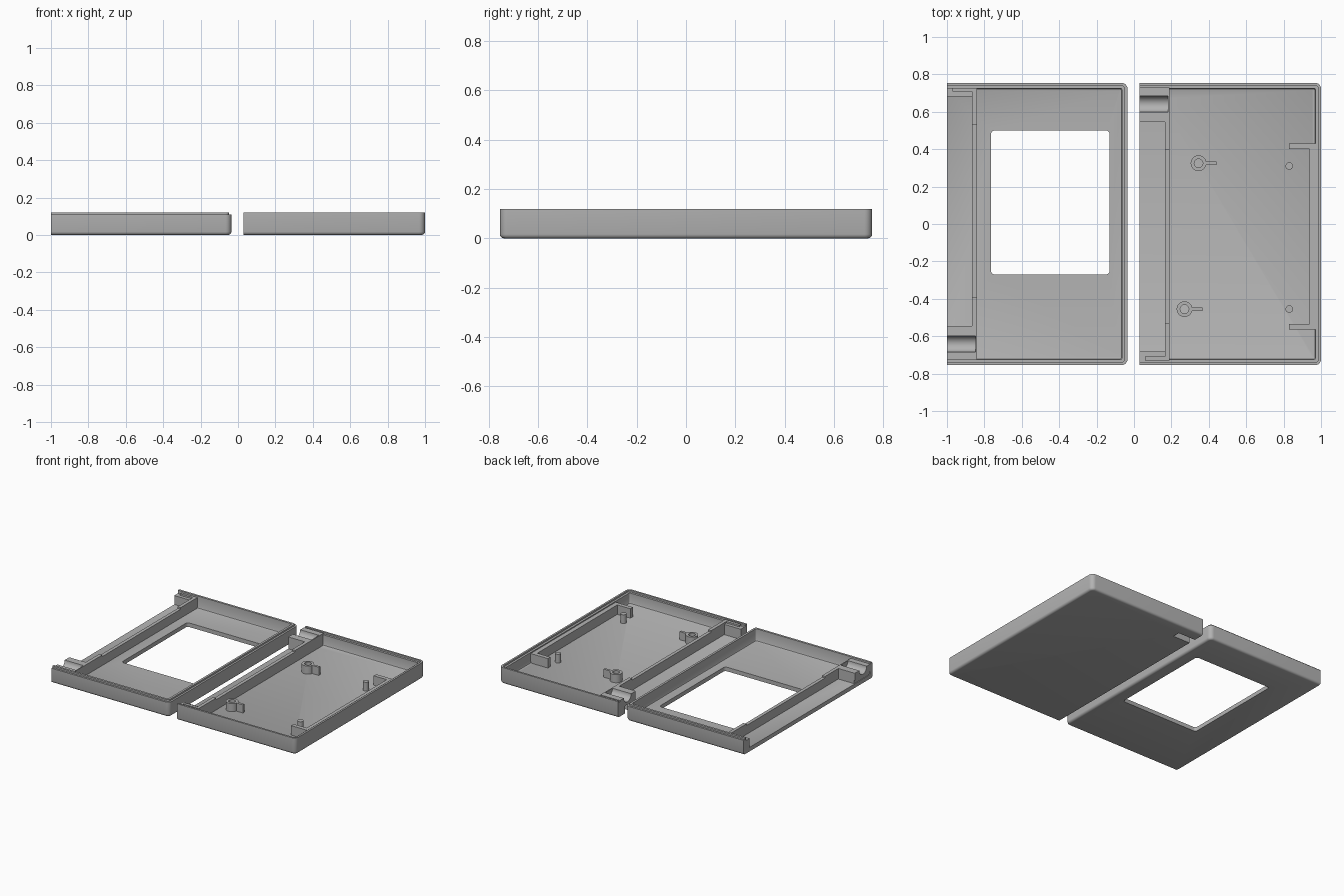
import bpy, bmesh, math

if "Cube" in bpy.data.objects:
    bpy.data.objects.remove(bpy.data.objects["Cube"])

grey = bpy.data.materials.new("plain grey")
grey.diffuse_color = (0.45, 0.45, 0.45, 1)
grey.use_nodes = True
grey.node_tree.nodes["Principled BSDF"].inputs["Base Color"].default_value = grey.diffuse_color
FLOOR, HALF_Y = 0.03, 0.755


def make(name, bm):
    bmesh.ops.recalc_face_normals(bm, faces=bm.faces)
    me = bpy.data.meshes.new(name)
    bm.to_mesh(me)
    bm.free()
    ob = bpy.data.objects.new(name, me)
    bpy.context.collection.objects.link(ob)
    me.materials.append(grey)
    return ob


def prism(name, pts, vec):
    """Extrude a closed 3D polygon along a vector."""
    bm = bmesh.new()
    face = bm.faces.new([bm.verts.new(p) for p in pts])
    res = bmesh.ops.extrude_face_region(bm, geom=[face])
    bmesh.ops.translate(bm, vec=vec, verts=[v for v in res["geom"] if isinstance(v, bmesh.types.BMVert)])
    return make(name, bm)


def box(name, x0, x1, y0, y1, z0, z1):
    return prism(name, [(x0, y0, z0), (x1, y0, z0), (x1, y1, z0), (x0, y1, z0)], (0, 0, z1 - z0))


def circle(x, y, r, n, z):
    return [(x + r * math.cos(2 * math.pi * i / n), y + r * math.sin(2 * math.pi * i / n), z) for i in range(n)]


def cut(target, cutter):
    mod = target.modifiers.new("cut", "BOOLEAN")
    mod.operation, mod.object, mod.solver = "DIFFERENCE", cutter, "EXACT"
    bpy.context.view_layer.objects.active = target
    bpy.ops.object.modifier_apply(modifier=mod.name)
    bpy.data.objects.remove(cutter)


def tray(name, x_open, x_closed, profile):
    """Tray with three walls: sweep (inset, height) rings round the closed side."""
    bm = bmesh.new()
    rings = []
    for inset, z in profile:
        r, hy, xc = max(0.032 - inset, 0.008), HALF_Y - inset, x_closed - inset
        pts = [(x_open, -hy)]
        for cy, start in ((-hy + r, -90), (hy - r, 0)):
            for i in range(7):
                a = math.radians(start + 15 * i)
                pts.append((xc - r + r * math.cos(a), cy + r * math.sin(a)))
        pts.append((x_open, hy))
        rings.append([bm.verts.new((x, y, z)) for x, y in pts])
    for a, b in zip(rings, rings[1:]):
        for i in range(len(a) - 1):
            bm.faces.new((a[i], a[i + 1], b[i + 1], b[i]))
    bm.faces.new(rings[0])
    bm.faces.new(rings[-1])
    bm.faces.new([r[0] for r in rings] + [r[-1] for r in reversed(rings)])
    return make(name, bm)


base = [(0.017, 0), (0.0085, 0.0023), (0.0023, 0.0085), (0, 0.017)]
inner = [(0.03, FLOOR + 0.01), (0.033, FLOOR + 0.003), (0.04, FLOOR)]

# Shell with the window and raised lip
window_shell = tray("window_shell", -1, -0.035,
                    base + [(0, 0.108), (0.014, 0.108), (0.014, 0.12), (0.03, 0.12)] + inner)
corners = []
for cx, cy, s in ((-0.15, 0.48, 0), (-0.745, 0.48, 90), (-0.745, -0.25, 180), (-0.15, -0.25, 270)):
    for i in range(6):
        a = math.radians(s + 18 * i)
        corners.append((cx + 0.02 * math.cos(a), cy + 0.02 * math.sin(a), -0.1))
cut(window_shell, prism("window_cutter", corners, (0, 0, 0.4)))

# Shell with the recessed rim
back_shell = tray("back_shell", 0.03, 1,
                  base + [(0, 0.12), (0.014, 0.12), (0.014, 0.108), (0.03, 0.108)] + inner)
cut(back_shell, box("pocket_cutter", 0.0, 0.17, 0.615, 0.67, -0.1, 0.05))


def edge_bay(tag, x0, side, top, step0, step1):
    """Open edge bay: divider, cradle block with round channel, end rib."""
    z0 = FLOOR - 0.005
    xd, x1 = x0 + 0.135, x0 + 0.16
    # divider, lower in the middle
    prism(tag + "_divider", [(xd, -0.73, z0), (xd, 0.73, z0), (xd, 0.73, top), (xd, step1, top),
                             (xd, step1, top - 0.012), (xd, step0, top - 0.012),
                             (xd, step0, top), (xd, -0.73, top)], (x1 - xd, 0, 0))
    # cradle block
    ya, yb = 0.545 * side, 0.73 * side
    block = box(tag + "_cradle", x0, x1, min(ya, yb), max(ya, yb), z0 + 0.03, top)
    box(tag + "_cradle_foot", x0 + 0.005, x1, min(ya, yb), max(ya, yb), z0, z0 + 0.03) if side < 0 else None
    if side > 0:
        for a, b in ((0.545, 0.615), (0.67, 0.73)):
            box(tag + "_cradle_foot", x0, x1, a, b, z0, z0 + 0.03)
    n = 32
    ring = [(x0 - 0.02, 0.641 * side + 0.043 * math.cos(2 * math.pi * i / n),
             top + 0.043 * math.sin(2 * math.pi * i / n)) for i in range(n)]
    divider = bpy.data.objects[tag + "_divider"]
    for ob in (block, divider):
        cut(ob, prism("channel_cutter", ring, (0.173, 0, 0)))
    # end rib opposite the cradle
    ya, yb = -0.683 * side, -0.73 * side
    box(tag + "_end_rib", x0, x1, min(ya, yb), max(ya, yb), z0, top - 0.012)
    ya, yb = -0.708 * side, -0.73 * side
    box(tag + "_end_rib_top", x0 + 0.03, x1, min(ya, yb), max(ya, yb), z0, top)


edge_bay("window_bay", -1, -1, 0.108, -0.39, 0.53)
edge_bay("back_bay", 0.03, 1, 0.118, -0.53, 0.395)

# Bracket rail along the closed side of the back shell
RIB = 0.1
prism("bracket_rail", [(0.972, 0.43, 0.025), (0.83, 0.43, 0.025), (0.83, 0.4, 0.025), (0.937, 0.4, 0.025),
                       (0.937, -0.535, 0.025), (0.83, -0.535, 0.025), (0.83, -0.565, 0.025),
                       (0.972, -0.565, 0.025)], (0, 0, RIB - 0.025))

# Screw bosses with fins, and locating pins
for x, y in ((0.345, 0.325), (0.27, -0.455)):
    boss = prism("screw_boss", circle(x, y, 0.042, 32, 0.025), (0, 0, 0.065))
    cut(boss, prism("hole_cutter", circle(x, y, 0.023, 24, FLOOR), (0, 0, 0.1)))
    box("boss_fin", x + 0.038, x + 0.095, y - 0.009, y + 0.009, 0.025, 0.09)
for y in (0.31, -0.455):
    prism("locating_pin", circle(0.83, y, 0.02, 24, 0.025), (0, 0, 0.07))

# Smooth curved faces, keep edges crisp
bpy.ops.object.select_all(action="SELECT")
bpy.context.view_layer.objects.active = window_shell
bpy.ops.object.shade_smooth_by_angle(angle=math.radians(30))
